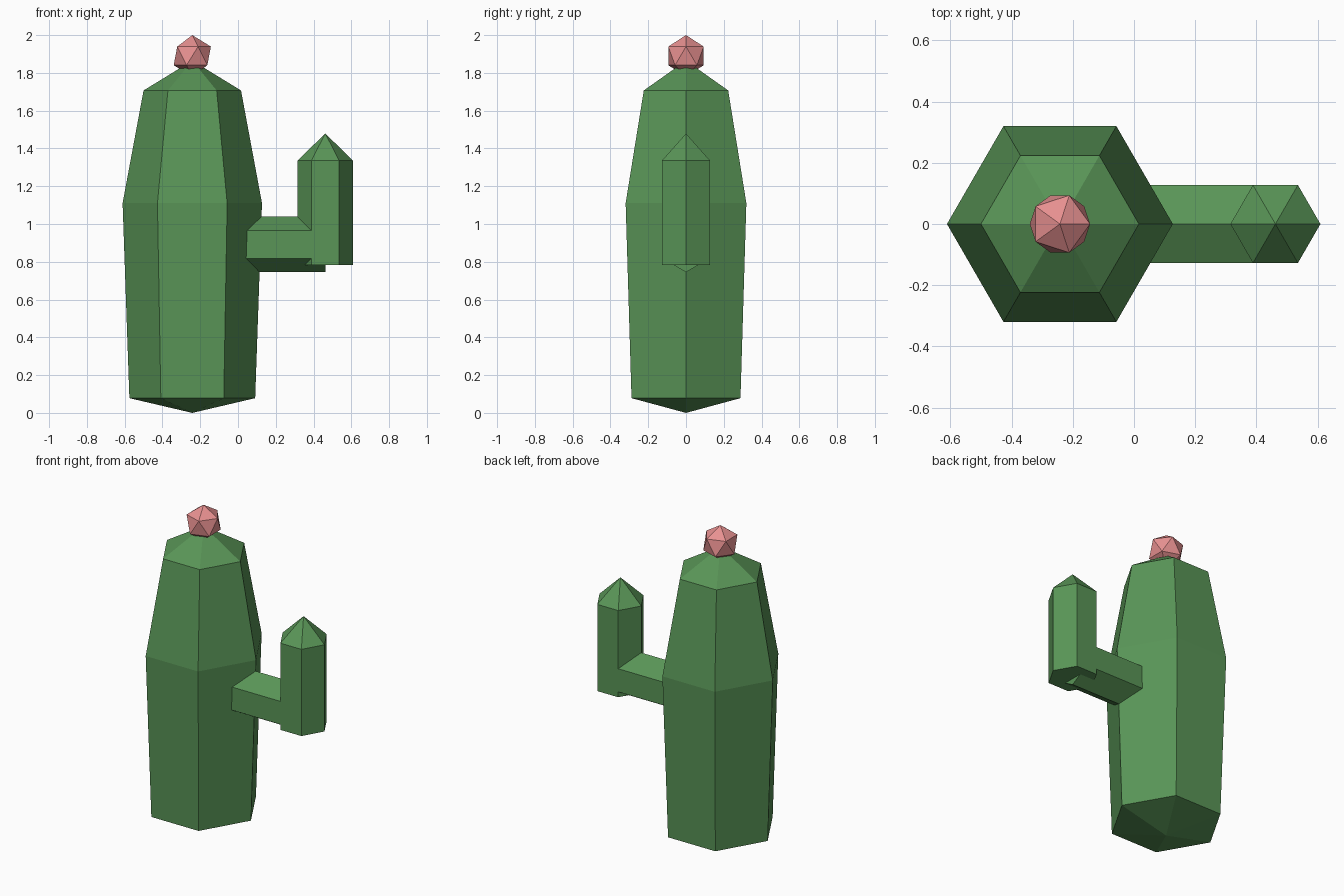
import bpy, bmesh
from math import cos, sin, pi
from mathutils import Matrix

if "Cube" in bpy.data.objects:
    bpy.data.objects.remove(bpy.data.objects["Cube"])


def material(name, color):
    m = bpy.data.materials.new(name)
    m.diffuse_color = (*color, 1)
    m.use_nodes = True
    m.node_tree.nodes["Principled BSDF"].inputs["Base Color"].default_value = m.diffuse_color
    return m


green = material("cactus_green", (0.10, 0.30, 0.095))
pink = material("flower_pink", (0.80, 0.28, 0.28))


def finish(bm, name, mat, location):
    bmesh.ops.recalc_face_normals(bm, faces=bm.faces)
    me = bpy.data.meshes.new(name)
    bm.to_mesh(me)
    bm.free()
    me.materials.append(mat)
    ob = bpy.data.objects.new(name, me)
    ob.location = location
    bpy.context.collection.objects.link(ob)
    return ob


def hex_lathe(name, profile, location, rotation=None):
    """Six-sided solid from (radius, height) rings; radius 0 makes a point."""
    bm = bmesh.new()
    rings = []
    for r, z in profile:
        n = 6 if r else 1
        rings.append([bm.verts.new((r * cos(i * pi / 3), r * sin(i * pi / 3), z))
                      for i in range(n)])
    for a, b in zip(rings, rings[1:]):
        for i in range(6):
            j = (i + 1) % 6
            quad = [a[i % len(a)], a[j % len(a)], b[j % len(b)], b[i % len(b)]]
            bm.faces.new(list(dict.fromkeys(quad)))
    for ring in (rings[0], rings[-1]):
        if len(ring) == 6:
            bm.faces.new(ring)
    if rotation:
        bm.transform(rotation)
    return finish(bm, name, green, location)


BODY_X, ARM_X, ARM_R = -0.242, 0.462, 0.147

# Main trunk with pointed bottom and top
hex_lathe("trunk", [(0, 0), (0.333, 0.078), (0.369, 1.11), (0.258, 1.707), (0, 1.865)],
          (BODY_X, 0, 0))

# Side arm: horizontal stub, then upright part with pointed tip
hex_lathe("arm_stub", [(ARM_R, 0), (ARM_R, ARM_X)], (0, 0, 0.892),
          Matrix.Rotation(pi / 2, 4, 'Y'))
hex_lathe("arm_upright", [(ARM_R, 0), (ARM_R, 0.552), (0, 0.695)], (ARM_X, 0, 0.784))

# Flower on top
bm = bmesh.new()
bmesh.ops.create_icosphere(bm, subdivisions=1, radius=0.11)
finish(bm, "flower", pink, (BODY_X, 0, 1.89))
